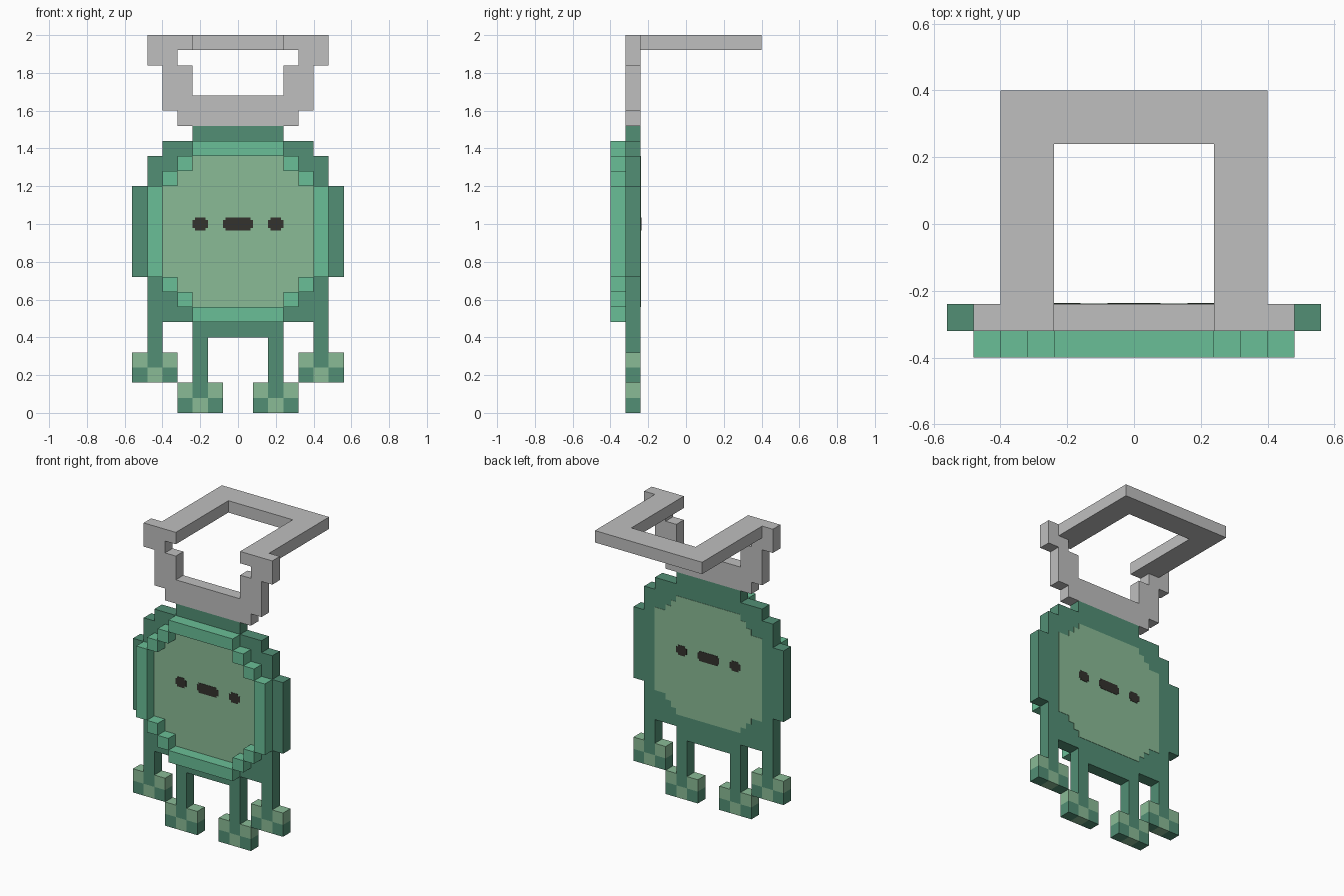
import bpy
import bmesh
from itertools import product
from mathutils import Vector

if "Cube" in bpy.data.objects:
    bpy.data.objects.remove(bpy.data.objects["Cube"])

U = 0.08  # one block


def material(name, hex_code):
    def linear(v):
        return v / 12.92 if v <= 0.04045 else ((v + 0.055) / 1.055) ** 2.4
    rgb = [linear(int(hex_code[i:i + 2], 16) / 255) for i in (0, 2, 4)]
    mat = bpy.data.materials.new(name)
    mat.use_nodes = True
    mat.diffuse_color = (*rgb, 1)
    mat.node_tree.nodes["Principled BSDF"].inputs["Base Color"].default_value = (*rgb, 1)
    return mat


dark = material("dark green", "528F75")
teal = material("teal green", "6ABF97")
light = material("light green", "8ABB96")
grey = material("grey", "BFBFBF")
black = material("charcoal", "34322D")


def box(x0, x1, z0, z1, y0=-4, y1=-3):
    return set(product(range(x0, x1), range(y0, y1), range(z0, z1)))


def mirrored(cells):
    return cells | {(-1 - x, y, z) for x, y, z in cells}


def blocks(name, cells, mats, size=(U, U, U), origin=(0, 0, 0), rule=lambda c: 0):
    """Outer skin of a set of grid cells, merged into large flat faces."""
    bm = bmesh.new()
    for cell in sorted(cells):
        for axis, step in product(range(3), (0, 1)):
            near = list(cell)
            near[axis] += 2 * step - 1
            if tuple(near) in cells:
                continue
            corners = []
            for a, b in ((0, 0), (1, 0), (1, 1), (0, 1)):
                p = list(cell)
                p[axis] += step
                p[(axis + 1) % 3] += a
                p[(axis + 2) % 3] += b
                corners.append(bm.verts.new([o + s * v for o, s, v in zip(origin, size, p)]))
            face = bm.faces.new(corners if step else corners[::-1])
            face.material_index = rule(cell)
    bmesh.ops.remove_doubles(bm, verts=bm.verts, dist=0.0005)
    bmesh.ops.dissolve_limit(bm, angle_limit=0.01, verts=bm.verts, edges=bm.edges,
                             delimit={'MATERIAL'})
    mesh = bpy.data.meshes.new(name)
    bm.to_mesh(mesh)
    bm.free()
    for mat in mats:
        mesh.materials.append(mat)
    obj = bpy.data.objects.new(name, mesh)
    bpy.context.collection.objects.link(obj)
    return obj


# Body: stepped round slab
body = set()
for half, z0, z1 in ((3, 5, 6), (6, 6, 9), (7, 9, 15), (6, 15, 17), (5, 17, 18), (3, 18, 19)):
    body |= box(-half, half, z0, z1)
blocks("body", body, [dark])

# Raised rim on the front
rim = box(0, 3, 17, 18, -5, -4) | box(0, 3, 6, 7, -5, -4) | box(5, 6, 9, 15, -5, -4)
for i in range(2):
    rim |= box(3 + i, 4 + i, 16 - i, 17 - i, -5, -4) | box(3 + i, 4 + i, 7 + i, 8 + i, -5, -4)
blocks("rim", mirrored(rim), [teal])

# Legs and checkered feet
for side, x, foot_z, top in (("outer", 5, 2, 6), ("inner", 2, 0, 5)):
    blocks(side + "_legs", mirrored(box(x, x + 1, foot_z + 2, top)), [dark])
    foot = mirrored(box(x - 1, x + 2, foot_z, foot_z + 2))

    def check(c, x=x, z=foot_z):
        column = c[0] if c[0] >= 0 else -1 - c[0]
        return (column - x + c[2] - z) % 2
    blocks(side + "_feet", foot, [light, dark], rule=check)

# Handle: stepped bracket with a square loop reaching back
handle = box(0, 4, 19, 20) | box(0, 5, 20, 21) | box(3, 5, 21, 23)
handle |= box(4, 6, 23, 24) | box(3, 6, 24, 25)
handle |= box(3, 5, 24, 25, -3, 5) | box(0, 5, 24, 25, 3, 5)
blocks("handle", mirrored(handle), [grey])

# Painted face on the front and the back
panel = box(-10, 10, 17, 31, 0, 1)
for i, half in enumerate((8, 7, 6)):
    panel |= box(-half, half, 31 + i, 32 + i, 0, 1) | box(-half, half, 16 - i, 17 - i, 0, 1)


def rounded(x0, x1):
    return box(x0, x1, 1, 4, 0, 1) | box(x0 + 1, x1 - 1, 0, 5, 0, 1)


features = mirrored(rounded(12, 18)) | rounded(-6, 6)
T = U / 6
for side, y, out in (("front", -0.32, -1), ("back", -0.24, 1)):
    for name, cells, mat, cell, z, thick in (
            ("panel", panel, light, U / 2, 0, 0.002),
            ("eyes_and_mouth", features, black, T, 1 - 2.5 * T, 0.004)):
        blocks(side + "_" + name, cells, [mat], (cell, thick, cell),
               Vector((0, y if out > 0 else y - thick, z)))
